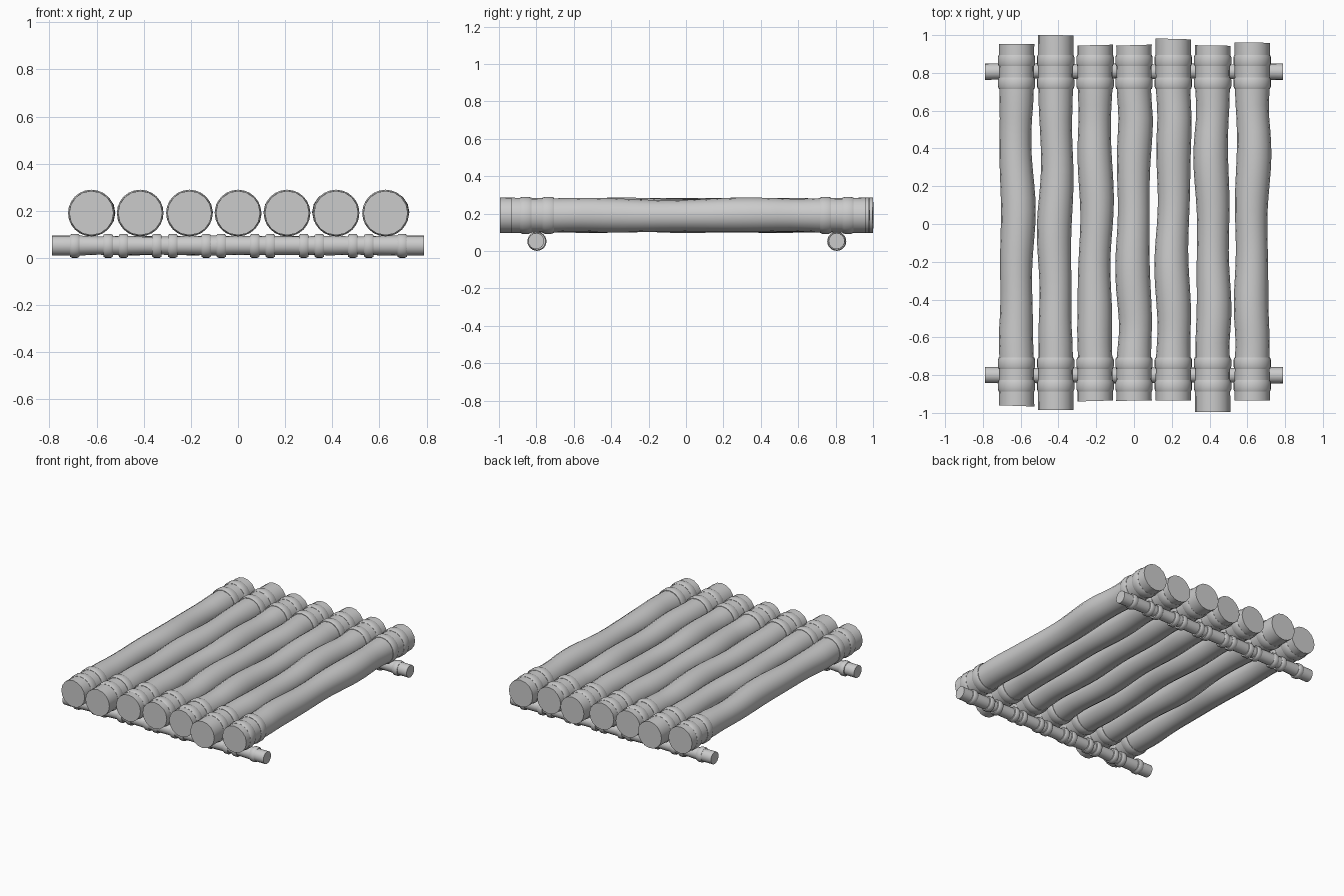
import bpy, bmesh, math, random
from mathutils import Vector

if "Cube" in bpy.data.objects:
    bpy.data.objects.remove(bpy.data.objects["Cube"])

random.seed(4)
SIDES = 16


def lathe(name, sections, axis, sides=SIDES, closed=False):
    """Skin circular sections (position, radius, side offset, up offset, tilt) along x or y."""
    bm = bmesh.new()
    rings = []
    for pos, r, off, up, tilt in sections:
        ring = []
        for i in range(sides):
            a = 2 * math.pi * i / sides
            s, u = off + r * math.cos(a), up + r * math.sin(a)
            p = pos + tilt * math.cos(a)
            ring.append(bm.verts.new((s, p, u) if axis == 'y' else (p, s, u)))
        rings.append(ring)
    pairs = list(zip(rings, rings[1:]))
    if closed:
        pairs.append((rings[-1], rings[0]))
    else:
        bm.faces.new(rings[0])
        bm.faces.new(rings[-1])
    for a, b in pairs:
        for i in range(sides):
            j = (i + 1) % sides
            bm.faces.new((a[i], a[j], b[j], b[i]))
    bmesh.ops.recalc_face_normals(bm, faces=bm.faces)
    me = bpy.data.meshes.new(name)
    bm.to_mesh(me)
    bm.free()
    ob = bpy.data.objects.new(name, me)
    bpy.context.collection.objects.link(ob)
    bpy.ops.object.select_all(action='DESELECT')
    ob.select_set(True)
    bpy.context.view_layer.objects.active = ob
    bpy.ops.object.shade_smooth_by_angle(angle=math.radians(40))
    return ob


def binding(name, pos, r, w, depth, off, up, axis):
    """Rounded rope band around a log or crossbar."""
    h = w / 2
    prof = [(-h, r - depth), (-h, r - 0.005), (-h * 0.6, r),
            (h * 0.6, r), (h, r - 0.005), (h, r - depth)]
    return lathe(name, [(pos + p, q, off, up, 0) for p, q in prof], axis, 24, True)


# Main deck logs: x centre, front end, back end
logs = [(-0.622, -0.963, 0.953), (-0.415, -0.985, 1.0), (-0.206, -0.937, 0.947),
        (0.0, -0.935, 0.947), (0.208, -0.935, 0.98), (0.416, -0.995, 0.945),
        (0.626, -0.935, 0.96)]
LOG_Z = 0.191
for n, (x, y0, y1) in enumerate(logs, 1):
    ph = [random.uniform(0, 6.28) for _ in range(4)]
    secs = [(y0, 0.094, x, LOG_Z, random.uniform(-0.004, 0.004)),
            (-0.8, 0.093, x, LOG_Z, 0), (-0.7, 0.091, x, LOG_Z, 0)]
    for k in range(1, 20):
        y = -0.7 + 1.4 * k / 20
        fade = min(1, (0.7 - abs(y)) / 0.15)
        dx = 0.006 * math.sin(5 * y + ph[0]) + 0.004 * math.sin(11 * y + ph[1])
        dz = 0.003 * math.sin(6 * y + ph[2])
        dr = -0.003 + 0.004 * math.sin(8 * y + ph[3])
        secs.append((y, 0.091 + dr * fade, x + dx * fade, LOG_Z + dz * fade, 0))
    secs += [(0.7, 0.091, x, LOG_Z, 0), (0.8, 0.093, x, LOG_Z, 0),
             (y1, 0.094, x, LOG_Z, random.uniform(-0.004, 0.004))]
    lathe(f"deck_log_{n}", secs, 'y')

    for side, yb in (("front", -0.797), ("back", 0.806)):
        for m, d in enumerate((-0.06, 0.06), 1):
            # Rope bands around the log, either side of the crossbar
            binding(f"log_binding_{side}_{n}_{m}", yb + d, 0.099, 0.06, 0.015, x, LOG_Z, 'y')
            # Rope bands around the crossbar, either side of the log
            binding(f"crossbar_binding_{side}_{n}_{m}", x + d * 1.18, 0.051, 0.04, 0.014,
                    yb, 0.052, 'x')

# Crossbars under the deck
for side, yb in (("front", -0.8), ("back", 0.808)):
    secs = []
    for k in range(17):
        px = -0.79 + 1.58 * k / 16
        r = 0.043 if k in (0, 1, 15, 16) else 0.040 + random.uniform(-0.002, 0.002)
        secs.append((px, r, yb + random.uniform(-0.003, 0.003), 0.053, 0))
    lathe(f"crossbar_{side}", secs, 'x')
